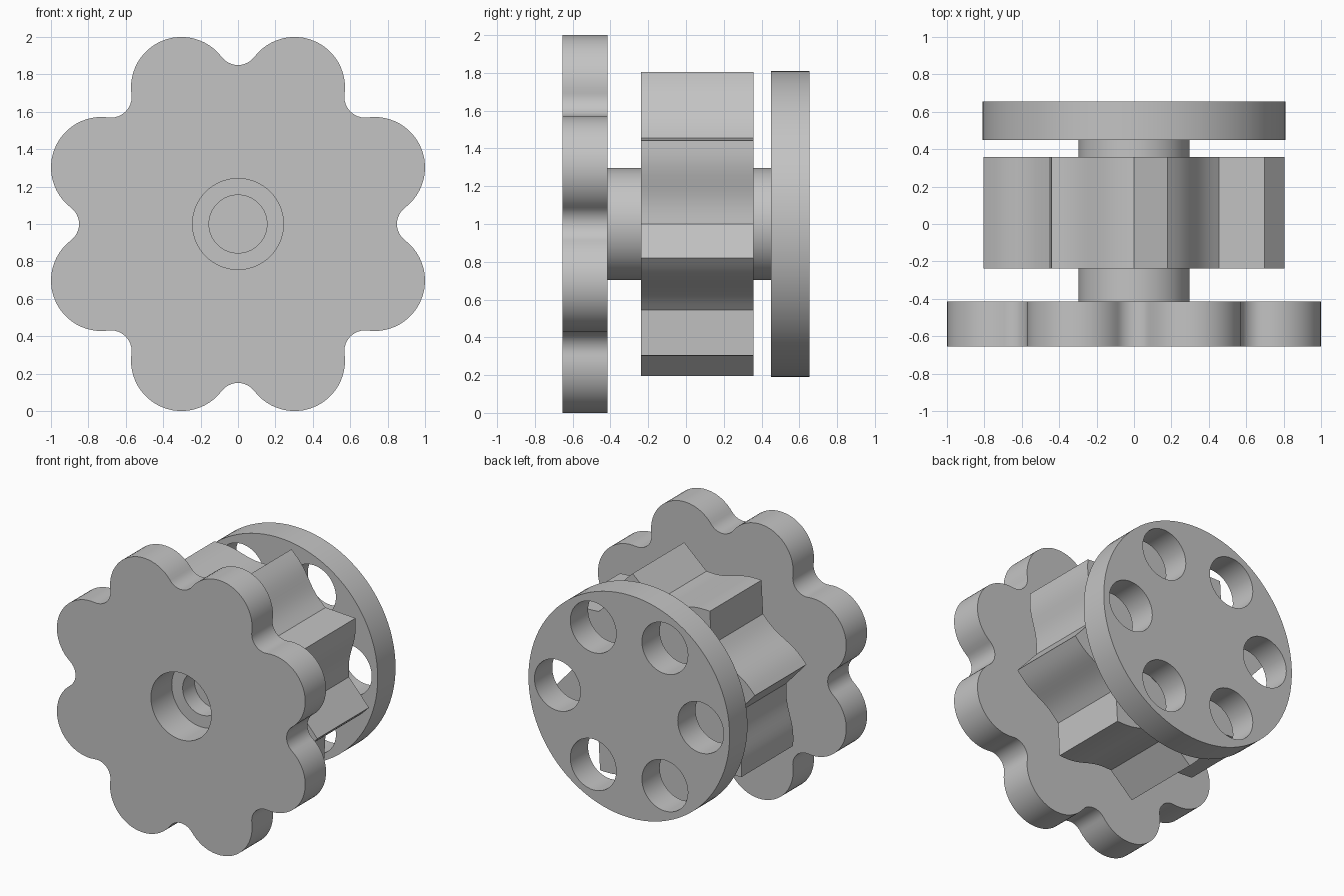
import bpy, bmesh, math
from math import sin, cos, pi, radians, atan2, hypot

cube = bpy.data.objects.get("Cube")
if cube:
    bpy.data.objects.remove(cube, do_unlink=True)

grey = bpy.data.materials.new("light grey")
grey.use_nodes = True
grey.diffuse_color = (0.55, 0.55, 0.55, 1)
grey.node_tree.nodes["Principled BSDF"].inputs["Base Color"].default_value = (0.55, 0.55, 0.55, 1)


def arc(cx, cy, r, a0, a1, n):
    """Points on an arc, without its last point."""
    return [(cx + r * cos(a0 + (a1 - a0) * i / n),
             cy + r * sin(a0 + (a1 - a0) * i / n)) for i in range(n)]


def circle(r, cx=0, cy=0, n=72):
    return arc(cx, cy, r, 0, 2 * pi, n)


def ring_repeat(points, count):
    """Repeat a piece of outline around the axis."""
    out = []
    for k in range(count):
        c, s = cos(2 * pi * k / count), sin(2 * pi * k / count)
        out += [(x * c - y * s, x * s + y * c) for x, y in points]
    return out


def plate(name, loops, y0, y1):
    """Extrude filled outlines (first one outer, the rest holes) along y."""
    curve = bpy.data.curves.new(name + "_profile", 'CURVE')
    curve.dimensions = '2D'
    curve.fill_mode = 'BOTH'
    curve.extrude = (y1 - y0) / 2
    for pts in loops:
        sp = curve.splines.new('POLY')
        sp.points.add(len(pts) - 1)
        for p, (x, z) in zip(sp.points, pts):
            p.co = (x, z, 0, 1)
        sp.use_cyclic_u = True
    tmp = bpy.data.objects.new(name + "_profile", curve)
    bpy.context.collection.objects.link(tmp)
    deps = bpy.context.evaluated_depsgraph_get()
    mesh = bpy.data.meshes.new_from_object(tmp.evaluated_get(deps))
    bpy.data.objects.remove(tmp, do_unlink=True)
    bpy.data.curves.remove(curve)

    bm = bmesh.new()
    bm.from_mesh(mesh)
    bmesh.ops.remove_doubles(bm, verts=bm.verts, dist=1e-5)
    for v in bm.verts:                      # stand the profile upright
        x, z, d = v.co
        v.co = (x, (y0 + y1) / 2 - d, z + 1)
    bmesh.ops.recalc_face_normals(bm, faces=bm.faces)
    bm.to_mesh(mesh)
    bm.free()
    mesh.materials.clear()
    mesh.materials.append(grey)
    obj = bpy.data.objects.new(name, mesh)
    bpy.context.collection.objects.link(obj)
    bpy.ops.object.select_all(action='DESELECT')
    obj.select_set(True)
    bpy.context.view_layer.objects.active = obj
    bpy.ops.object.shade_smooth_by_angle(angle=radians(25))
    return obj


# Front knob: eight round lobes joined by tangent notches, with a bore
lobe_dist, lobe_r, notch_dist, notch_r = 0.79, 0.27, 0.96, 0.11
half = pi / 8
nx, ny = notch_dist * cos(half), notch_dist * sin(half)
beta = atan2(ny, nx - lobe_dist)
lobe = arc(lobe_dist, 0, lobe_r, -beta, beta, 24)
lobe += arc(nx, ny, notch_r, pi + beta, pi + 2 * half - beta, 12)
lobe = [(x * cos(half) - y * sin(half), x * sin(half) + y * cos(half)) for x, y in lobe]
plate("front_knob", [ring_repeat(lobe, 8), circle(0.243)], -0.655, -0.415)

# Shaft: hollow front end, solid core
plate("shaft_front", [circle(0.297), circle(0.155)], -0.415, -0.28)
plate("shaft_core", [circle(0.297)], -0.28, 0.45)

# Ratchet wheel: eight leaning teeth with softly waved long flanks
root, tip, nxt = (0.455, 0.455), (0.18, 0.805), (0, 0.643)
dx, dy = tip[0] - root[0], tip[1] - root[1]
length = hypot(dx, dy)
tooth = []
for i in range(12):
    t = i / 12
    wave = -0.012 * sin(2 * pi * t)
    tooth.append((root[0] + dx * t + wave * dy / length,
                  root[1] + dy * t - wave * dx / length))
tooth.append(tip)
plate("ratchet_wheel", [ring_repeat(tooth, 8)], -0.237, 0.357)

# Back disc with six round holes
holes = [circle(0.185, 0.577 * cos(k * pi / 3), 0.577 * sin(k * pi / 3), 48) for k in range(6)]
plate("back_disc", [circle(0.81, n=96)] + holes, 0.45, 0.655)
